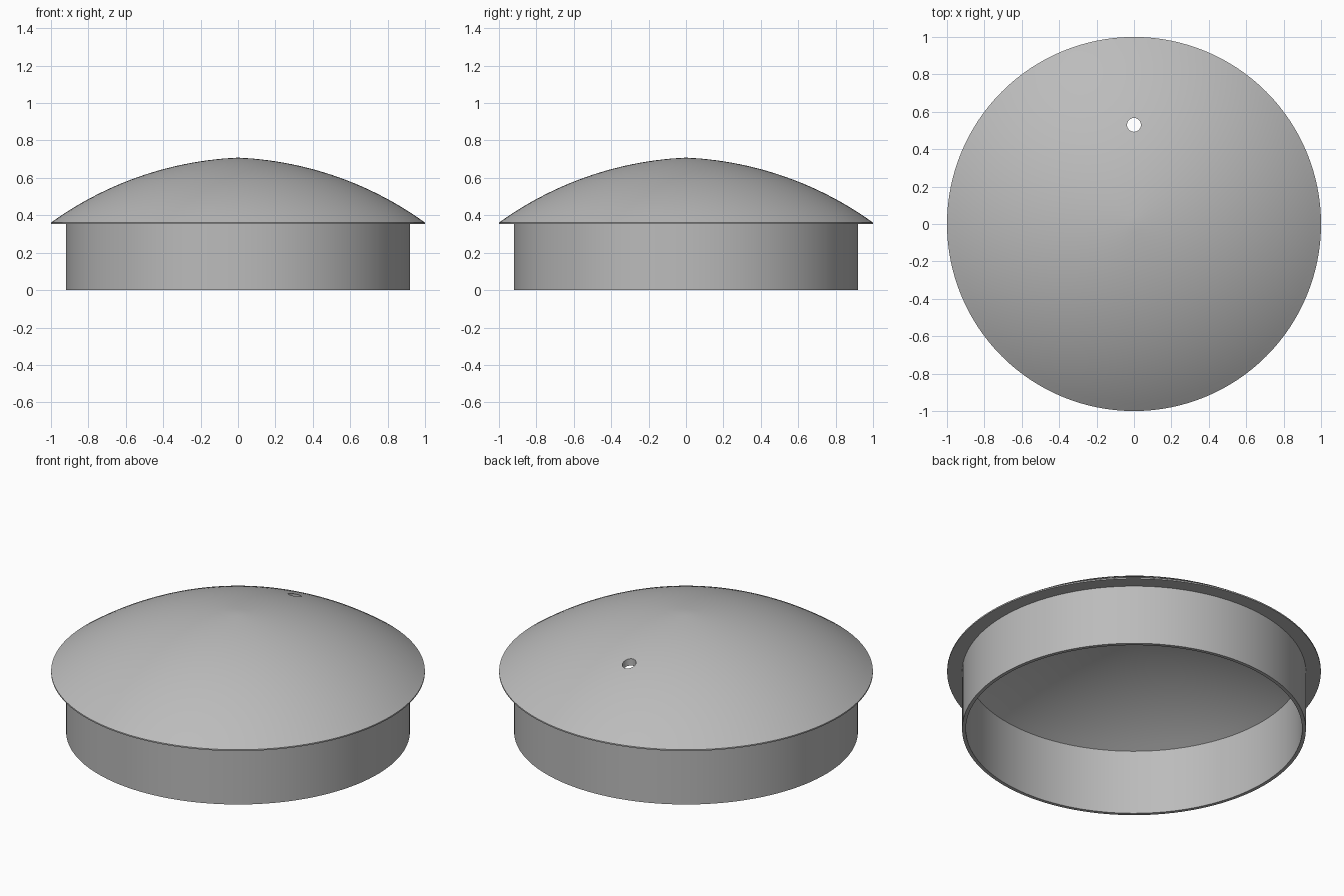
import bpy
import bmesh
import math

cube = bpy.data.objects.get("Cube")
if cube:
    bpy.data.objects.remove(cube, do_unlink=True)

SEGMENTS = 128
RINGS = 24
ARC_X, ARC_Z, ARC_R = -0.08, -1.135, 1.845   # centre and radius of the dome arc
SHELL = 0.038


def arc_z(x, radius):
    """Height of the dome arc at distance x from the axis."""
    return ARC_Z + math.sqrt(radius ** 2 - (x - ARC_X) ** 2)


def flat_material(name, colour):
    mat = bpy.data.materials.new(name)
    mat.use_nodes = True
    mat.diffuse_color = colour
    mat.node_tree.nodes["Principled BSDF"].inputs["Base Color"].default_value = colour
    return mat


def lathe(name, profile):
    """Revolve a profile of (radius, height) points about z."""
    bm = bmesh.new()
    verts = [bm.verts.new((r, 0, z)) for r, z in profile]
    edges = [bm.edges.new(pair) for pair in zip(verts, verts[1:])]
    bmesh.ops.spin(bm, geom=verts + edges, cent=(0, 0, 0), axis=(0, 0, 1),
                   angle=math.tau, steps=SEGMENTS)
    bmesh.ops.remove_doubles(bm, verts=bm.verts, dist=0.0001)
    bmesh.ops.recalc_face_normals(bm, faces=bm.faces)
    mesh = bpy.data.meshes.new(name)
    bm.to_mesh(mesh)
    bm.free()
    obj = bpy.data.objects.new(name, mesh)
    bpy.context.collection.objects.link(obj)
    return obj


# Hollow cap: outer dome, thin rim, flange underside, skirt, inner dome
outer = [(i / RINGS, arc_z(i / RINGS, ARC_R)) for i in range(RINGS + 1)]
skirt = [(1, 0.353), (0.92, 0.353), (0.92, 0), (0.9, 0)]
inner = [(0.9 * i / RINGS, arc_z(0.9 * i / RINGS, ARC_R - SHELL))
         for i in range(RINGS, -1, -1)]
cap = lathe("domed_cap", outer + skirt + inner)
cap.data.materials.append(flat_material("plain grey", (0.5, 0.5, 0.5, 1)))

# Small round vent hole through the back of the dome
bpy.ops.mesh.primitive_cylinder_add(vertices=32, radius=0.037, depth=0.6,
                                    location=(0, 0.53, 0.6))
cutter = bpy.context.object
cutter.name = "vent_hole_cutter"
cutter.hide_render = True
cut = cap.modifiers.new("vent_hole", 'BOOLEAN')
cut.operation = 'DIFFERENCE'
cut.solver = 'EXACT'
cut.object = cutter

bpy.ops.object.select_all(action='DESELECT')
cap.select_set(True)
bpy.context.view_layer.objects.active = cap
bpy.ops.object.modifier_apply(modifier=cut.name)
bpy.data.objects.remove(cutter, do_unlink=True)
bpy.ops.object.shade_smooth_by_angle(angle=math.radians(30))
